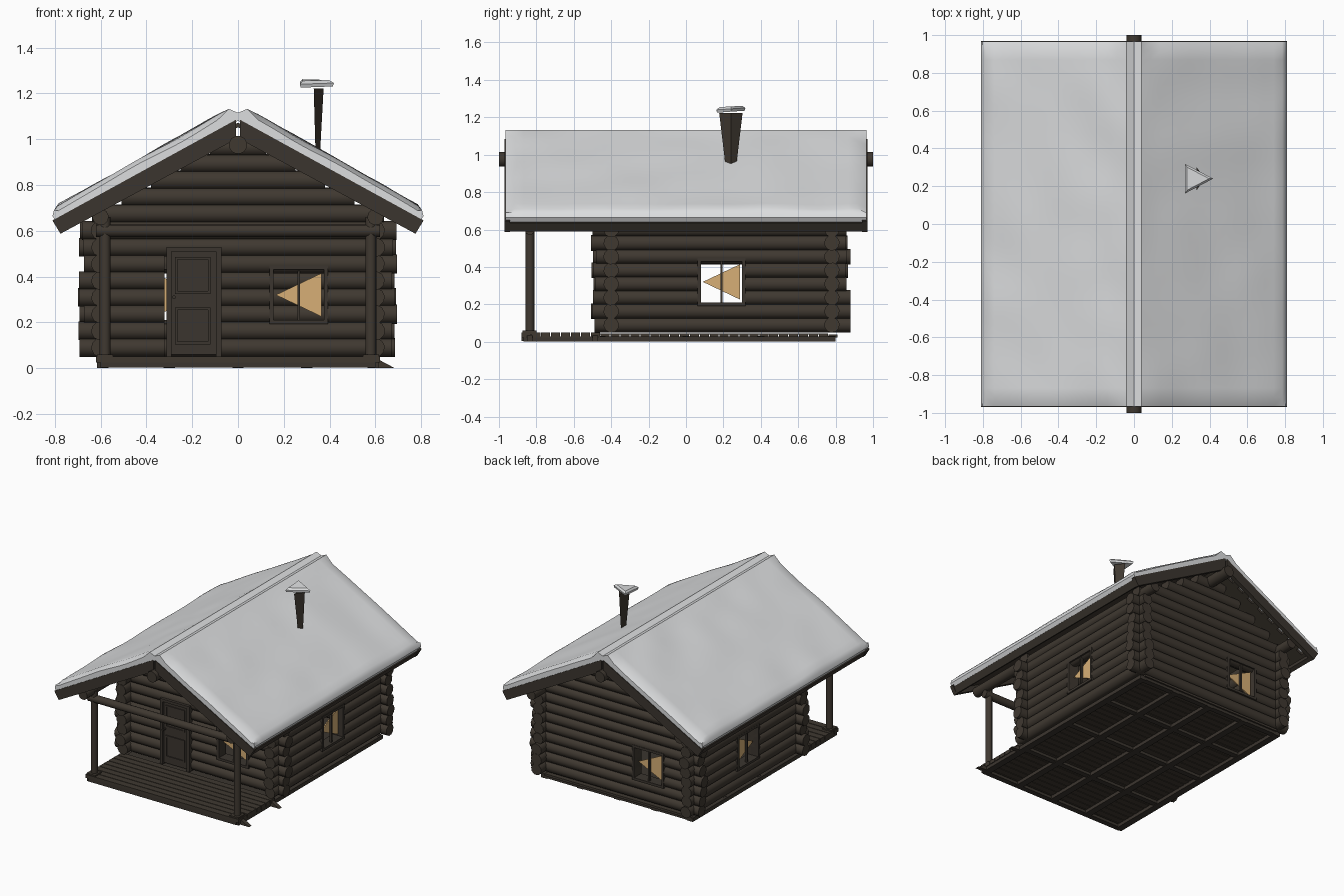
import bpy, bmesh, math, random
from mathutils import Vector, noise

random.seed(4)
if "Cube" in bpy.data.objects:
    bpy.data.objects.remove(bpy.data.objects["Cube"])


def material(name, rgb):
    m = bpy.data.materials.new(name)
    m.use_nodes = True
    m.diffuse_color = (*rgb, 1)
    bsdf = m.node_tree.nodes["Principled BSDF"]
    bsdf.inputs["Base Color"].default_value = (*rgb, 1)
    bsdf.inputs["Roughness"].default_value = 0.8
    return m


WOOD = material("log brown", (0.050, 0.040, 0.030))
TRIM = material("trim brown", (0.044, 0.036, 0.028))
SNOW = material("snow white", (0.72, 0.73, 0.74))
GLOW = material("amber light", (0.68, 0.43, 0.18))


# Helpers: each adds geometry to a bmesh, finish turns it into an object
def finish(bm, name, mat, smooth=False):
    bmesh.ops.recalc_face_normals(bm, faces=bm.faces)
    me = bpy.data.meshes.new(name)
    bm.to_mesh(me)
    bm.free()
    me.materials.append(mat)
    ob = bpy.data.objects.new(name, me)
    bpy.context.collection.objects.link(ob)
    if smooth:
        bpy.ops.object.select_all(action="DESELECT")
        ob.select_set(True)
        bpy.context.view_layer.objects.active = ob
        bpy.ops.object.shade_smooth_by_angle(angle=math.radians(45))
    return ob


def loft(bm, rings):
    rows = [[bm.verts.new(p) for p in ring] for ring in rings]
    n = len(rows[0])
    for a, b in zip(rows, rows[1:]):
        for i in range(n):
            bm.faces.new((a[i], a[(i + 1) % n], b[(i + 1) % n], b[i]))
    bm.faces.new(rows[0])
    bm.faces.new(rows[-1])


def log(bm, p0, p1, r, sides=10):
    p0, p1 = Vector(p0), Vector(p1)
    d = (p1 - p0).normalized()
    u = d.orthogonal().normalized()
    v = d.cross(u)
    ang = [2 * math.pi * i / sides for i in range(sides)]
    loft(bm, [[p + (u * math.cos(a) + v * math.sin(a)) * r for a in ang] for p in (p0, p1)])


def prism(bm, pts, shift):
    loft(bm, [[Vector(p) for p in pts], [Vector(p) + Vector(shift) for p in pts]])


def box(bm, lo, hi):
    (a, b, c), (d, e, f) = lo, hi
    prism(bm, [(a, b, c), (d, b, c), (d, e, c), (a, e, c)], (0, 0, f - c))


def xz_prism(bm, pts, y0, y1):
    prism(bm, [(x, y0, z) for x, z in pts], (0, y1 - y0, 0))


def at(axis, c, u, z, d=0):
    return (u, c + d, z) if axis == "x" else (c + d, u, z)


# Log walls with openings (low, high, bottom, top)
FRONT, BACK, SIDE = -0.40, 0.78, 0.60
HALF, W_LOW, W_HIGH = 0.11, 0.21, 0.43


def wall(name, axis, c, lo, hi, holes, gable=False):
    bm = bmesh.new()
    for i in range(13 if gable else 8):
        z, r = 0.09 + 0.073 * i, 0.041
        a, b = lo + random.uniform(-.02, .01), hi + random.uniform(-.01, .02)
        if i > 7:
            b = (1.035 - z) / 0.566
            a = -b
        for h0, h1, z0, z1 in sorted(holes):
            if z0 < z < z1:
                log(bm, at(axis, c, a, z), at(axis, c, h0, z), r)
                a = h1
        log(bm, at(axis, c, a, z), at(axis, c, b, z), r + random.uniform(0, .002))
    finish(bm, name, WOOD, True)


def opening(u):
    return (u - HALF, u + HALF, W_LOW, W_HIGH)


wall("front_wall", "x", FRONT, -0.68, 0.68, [(-0.32, -0.09, 0, 0.5), opening(0.265)], True)
wall("back_wall", "x", BACK, -0.68, 0.68, [opening(-0.265)], True)
wall("left_wall", "y", SIDE, -0.49, 0.86, [opening(0.19)])
wall("right_wall", "y", -SIDE, -0.49, 0.86, [opening(0.19)])


# Windows: frame, upright bar and glowing pane
def window(name, axis, c, u, base, out):
    frame, pane = bmesh.new(), bmesh.new()

    def bar(u0, u1, z0, z1, d0, d1):
        box(frame, *[tuple(f(p) for p in zip(at(axis, c, u0, z0, d0), at(axis, c, u1, z1, d1)))
                     for f in (min, max)])
    a, b = u - HALF, u + HALF
    for x in (a - .018, b):
        bar(x, x + .018, W_LOW - .018, W_HIGH + .018, -.042, .042)
    for z in (W_LOW - .018, W_HIGH):
        bar(a, b, z, z + .018, -.042, .042)
    bar(u - .006, u + .006, W_LOW, W_HIGH, out * .015, out * .03)
    finish(frame, name + "_frame", TRIM)
    mid = (W_LOW + W_HIGH) / 2
    pts = [(u - base * .10, mid), (u + base * .10, mid + .095), (u + base * .10, mid - .095)]
    prism(pane, [at(axis, c, p, z) for p, z in pts], at(axis, 0, 0, 0, out * .008))
    finish(pane, name + "_pane", GLOW)


window("front_window", "x", FRONT, 0.265, 1, -1)
window("back_window", "x", BACK, -0.265, -1, 1)
window("left_window", "y", SIDE, 0.19, 1, 1)
window("right_window", "y", -SIDE, 0.19, 1, -1)

# Door with two raised-edge panels, frame and handle
bm = bmesh.new()
box(bm, (-.29, -.445, .06), (-.095, -.41, .51))
for z0, z1 in ((.11, .26), (.33, .48)):
    for x in (-.27, -.125):
        box(bm, (x - .006, -.452, z0), (x + .006, -.44, z1))
    for z in (z0, z1):
        box(bm, (-.276, -.452, z - .006), (-.119, -.44, z + .006))
log(bm, (-.28, -.475, .31), (-.28, -.44, .31), .008)
finish(bm, "door", TRIM)
bm = bmesh.new()
for x in (-.312, -.095):
    box(bm, (x, -.46, .05), (x + .022, -.37, .53))
box(bm, (-.312, -.46, .51), (-.073, -.37, .53))
finish(bm, "door_frame", TRIM)

# Floor: cross planks over lengthwise joists
bm = bmesh.new()
y = -0.88
while y < 0.78:
    porch = y < -0.46
    box(bm, (-.62 if porch else -.58, y, .024), (.62 if porch else .58, y + .048, .05 if porch else .04))
    y += 0.053
finish(bm, "floor_planks", WOOD)
bm = bmesh.new()
for x in (-.59, -.3, 0, .3, .59):
    box(bm, (x - .025, -.87, 0), (x + .025, .80, .028))
for y in (-.86, -.45, 0, .4, .78):
    box(bm, (-.60, y - .02, .004), (.60, y + .02, .03))
box(bm, (-.58, -.47, .04), (.58, .76, .044))
finish(bm, "floor_joists", TRIM)
bm = bmesh.new()
for y in (-.85, -.50):
    xz_prism(bm, [(.60, 0), (.685, 0), (.60, .045)], y, y + .03)
finish(bm, "deck_wedges", WOOD)

# Porch posts and beam, purlins under the roof
bm = bmesh.new()
for s in (-1, 1):
    log(bm, (s * .58, -.835, .04), (s * .58, -.835, .66), .024)
    box(bm, (s * .58 - .035, -.875, .04), (s * .58 + .035, -.80, .06))
log(bm, (-.62, -.835, .60), (.62, -.835, .60), .028)
finish(bm, "porch_posts", WOOD, True)
bm = bmesh.new()
log(bm, (0, -1, .975), (0, 1, .975), .04, 12)
for s in (-1, 1):
    log(bm, (s * .60, -.94, .66), (s * .60, .94, .66), .036)
finish(bm, "roof_purlins", WOOD, True)

# Roof boards, barge boards and eave boards, on both slopes
deck, barge = bmesh.new(), bmesh.new()
for s in (-1, 1):
    n = 18
    for i in range(n):
        x0, x1 = .78 * i / n, .78 * (i + 1) / n
        pts = [(s * x, 1.072 - .55 * x - t) for x, t in ((x0, 0), (x1, 0), (x1, .02), (x0, .02))]
        xz_prism(deck, pts, -.95, .945 if i % 2 else .88)
    pts = [(s * x, z) for x, z in ((.008, 1.085), (.81, .645), (.775, .587), (.008, 1.0))]
    for y in (-.97, .94):
        xz_prism(barge, pts, y, y + .03)
    pts = [(s * x, z) for x, z in ((.765, .655), (.80, .635), (.775, .59), (.75, .605))]
    xz_prism(barge, pts, -.95, .95)
finish(deck, "roof_boards", WOOD)
finish(barge, "barge_boards", TRIM)

# Soft snow blanket on each slope
for s, name in ((-1, "right_roof_snow"), (1, "left_roof_snow")):
    bm = bmesh.new()
    top = [(.04 + .70 * k / 14, 1.132 - .395 * k / 14) for k in range(15)]
    section = [(0, 1.08), (0, 1.115)] + top + [(.785, .712), (.803, .69), (.81, .665), (.795, .64)]
    rings = []
    for j in range(41):
        y = -.965 + 1.93 * j / 40
        edge = .022 if j in (0, 40) else 0
        ring = []
        for k, (x, z) in enumerate(section):
            bump = 0
            if 2 < k < 18:
                bump = .010 * noise.noise(Vector((x * 4 * s, y * 3.5, s))) - edge
            ring.append((s * x, y, z + bump))
        rings.append(ring)
    loft(bm, rings)
    finish(bm, name, SNOW, True)


# Three-sided flared chimney with a snow cap
def triangle(x, y, z, r, squash=1, tilt=0):
    ang = [2 * math.pi * i / 3 for i in range(3)]
    return [(x + r * squash * math.cos(a), y + r * math.sin(a), z + tilt * math.sin(a)) for a in ang]


bm = bmesh.new()
loft(bm, [triangle(.345, .24, .94, .033, .4), triangle(.345, .24, 1.222, .072, .4)])
finish(bm, "chimney", WOOD)
bm = bmesh.new()
loft(bm, [triangle(.32, .24, 1.23, .085, 1.1, .006), triangle(.32, .24, 1.245, .09, 1.1, .006),
          triangle(.32, .24, 1.258, .07, 1.1, .004)])
finish(bm, "chimney_snow", SNOW, True)
